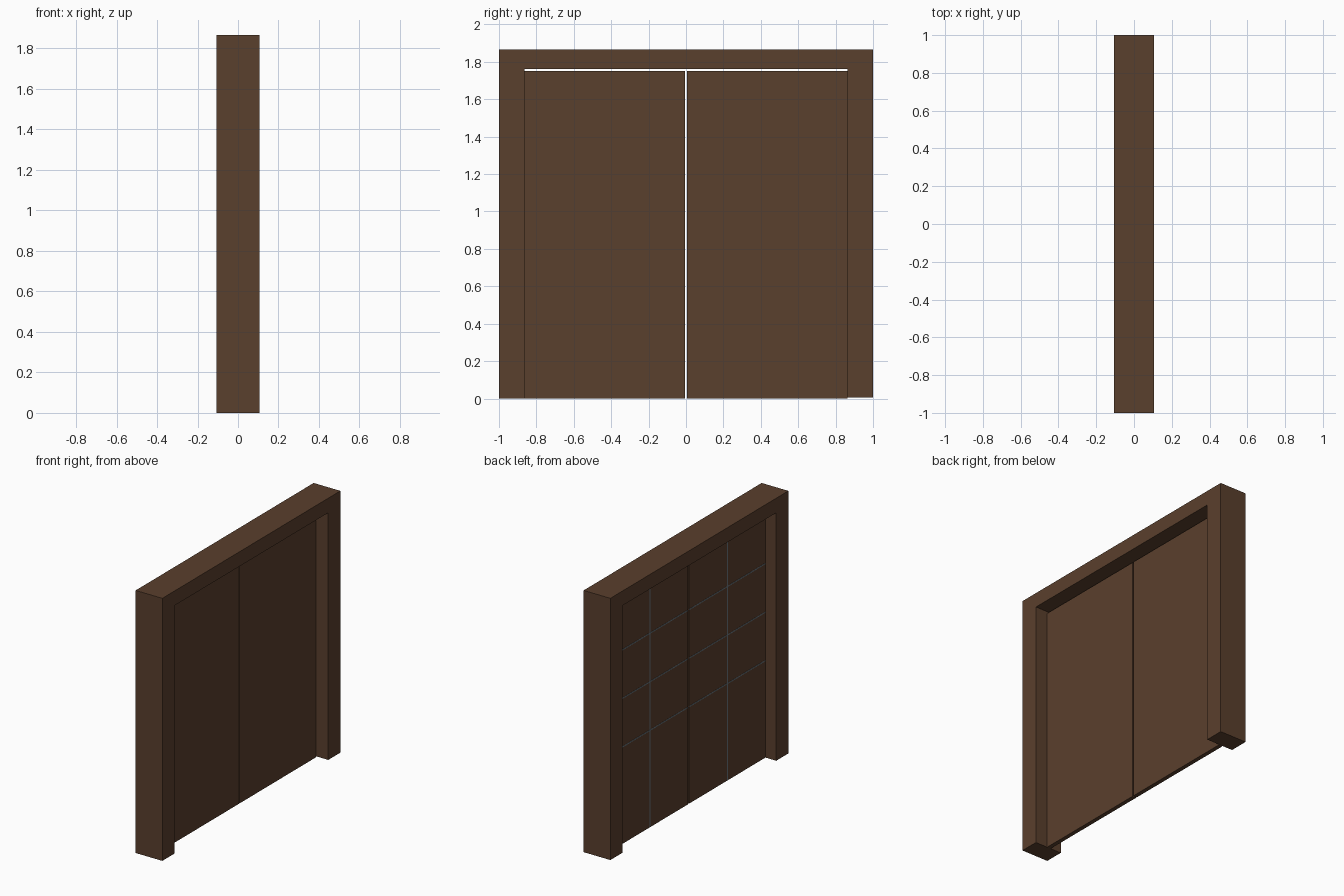
import bpy, bmesh

if "Cube" in bpy.data.objects:
    bpy.data.objects.remove(bpy.data.objects["Cube"])

DEPTH = 0.105            # half depth of the frame
INNER, HEAD, TOP = 0.864, 1.763, 1.867
FRONT, BACK = 0.010, -0.020   # faces of the door leaves
DOOR_TOP, GAP = 1.75, 0.005


def material(name, color):
    m = bpy.data.materials.new(name)
    m.diffuse_color = (*color, 1)
    m.use_nodes = True
    m.node_tree.nodes["Principled BSDF"].inputs["Base Color"].default_value = m.diffuse_color
    return m


wood = material("dark_wood", (0.102, 0.050, 0.026))
steel = material("blue_grey_strip", (0.15, 0.185, 0.215))


def add_object(name, bm, mat):
    bmesh.ops.recalc_face_normals(bm, faces=bm.faces)
    me = bpy.data.meshes.new(name)
    bm.to_mesh(me)
    bm.free()
    me.materials.append(mat)
    ob = bpy.data.objects.new(name, me)
    bpy.context.collection.objects.link(ob)
    return ob


def box(name, lo, hi, mat):
    bm = bmesh.new()
    bmesh.ops.create_cube(bm, size=1)
    for v in bm.verts:
        for i in range(3):
            v.co[i] = hi[i] if v.co[i] > 0 else lo[i]
    return add_object(name, bm, mat)


# Frame: one door-shaped outline pushed through the wall depth
outline = [(-1, 0), (-INNER, 0), (-INNER, HEAD), (INNER, HEAD),
           (INNER, 0.006), (1, 0.006), (1, TOP), (-1, TOP)]
bm = bmesh.new()
face = bm.faces.new([bm.verts.new((-DEPTH, y, z)) for y, z in outline])
ext = bmesh.ops.extrude_face_region(bm, geom=[face])
moved = [g for g in ext["geom"] if isinstance(g, bmesh.types.BMVert)]
bmesh.ops.translate(bm, verts=moved, vec=(2 * DEPTH, 0, 0))
add_object("door_frame", bm, wood)

# Two leaves with thin dividing strips on the back face
for side, sign in (("left", -1), ("right", 1)):
    y0, y1 = sorted((sign * GAP, sign * INNER))
    box(side + "_leaf", (BACK, y0, 0), (FRONT, y1, DOOR_TOP), wood)
    mid = (y0 + y1) / 2
    box(side + "_upright_strip", (BACK - 0.002, mid - 0.005, 0.002),
        (BACK + 0.002, mid + 0.005, DOOR_TOP - 0.002), steel)
    for i, z in enumerate((0.69, 1.035, 1.38)):
        box(f"{side}_cross_strip_{i + 1}", (BACK - 0.0015, y0 + 0.001, z - 0.004),
            (BACK + 0.002, y1 - 0.001, z + 0.004), steel)
